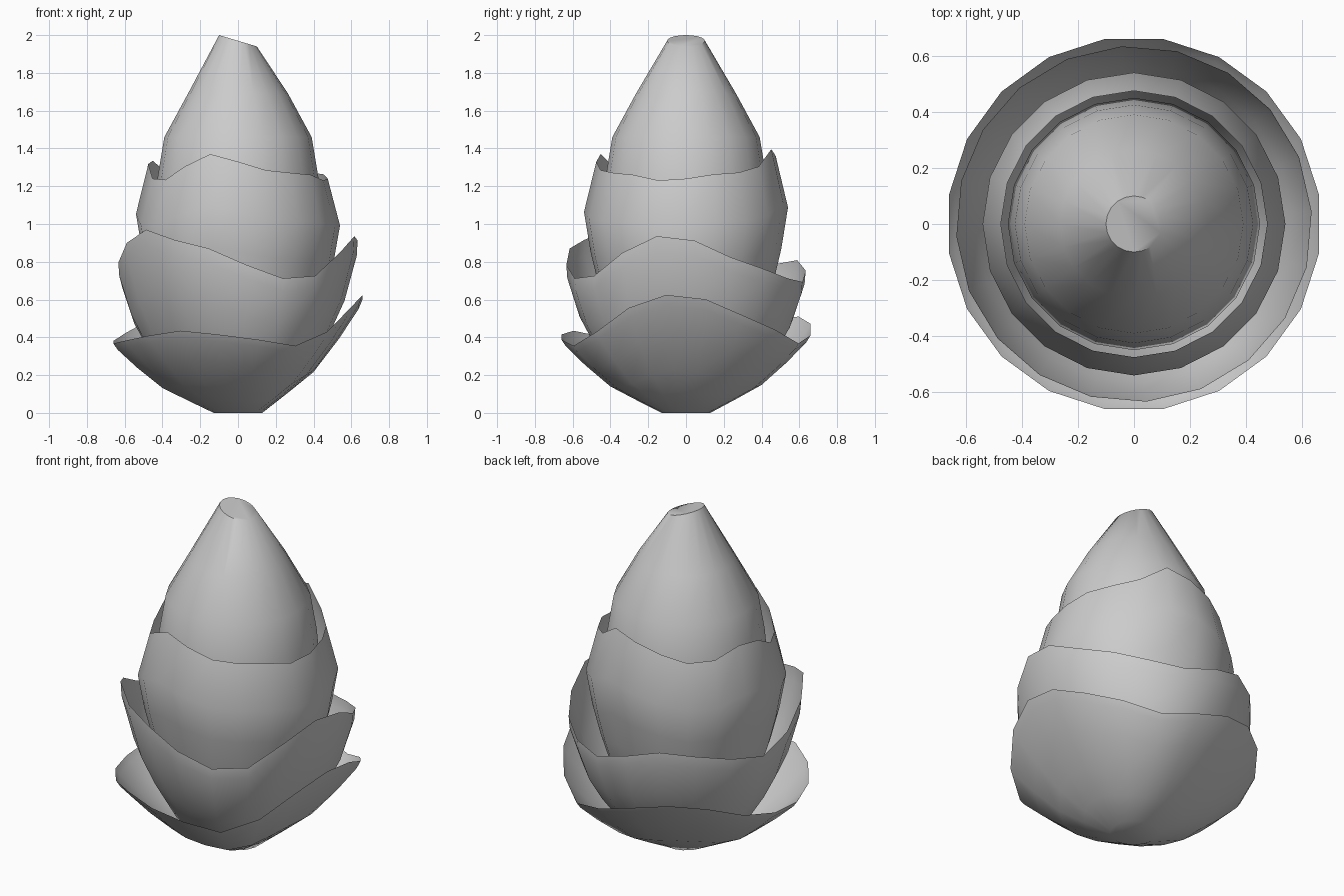
import bpy, bmesh, math

if "Cube" in bpy.data.objects:
    bpy.data.objects.remove(bpy.data.objects["Cube"])

SIDES = 20


def height_at(rim, ang):
    """Rim height at an angle, straight between (degrees, z) points, wrapping round."""
    pts = rim + [(rim[0][0] + 360, rim[0][1])]
    a = (ang - rim[0][0]) % 360 + rim[0][0]
    for (a0, h0), (a1, h1) in zip(pts, pts[1:]):
        if a0 <= a <= a1:
            return h0 + (h1 - h0) * (a - a0) / (a1 - a0)
    return pts[-1][1]


def lathe(name, profile, z_func, phase, cap=False):
    """Revolve (radius, level) points; z_func turns level and angle into z."""
    bm = bmesh.new()
    rings = []
    for r, t in profile:
        ring = []
        for i in range(SIDES):
            deg = phase + i * 360 / SIDES
            x, y = r * math.cos(math.radians(deg)), r * math.sin(math.radians(deg))
            ring.append(bm.verts.new((x, y, z_func(t, deg, x))))
        rings.append(ring)
    for lo, hi in zip(rings, rings[1:]):
        for i in range(SIDES):
            j = (i + 1) % SIDES
            bm.faces.new((lo[i], lo[j], hi[j], hi[i]))
    bm.faces.new(rings[0][::-1])
    if cap:
        bm.faces.new(rings[-1])
    me = bpy.data.meshes.new(name)
    bm.to_mesh(me)
    bm.free()
    ob = bpy.data.objects.new(name, me)
    bpy.context.collection.objects.link(ob)
    bpy.context.view_layer.objects.active = ob
    bpy.ops.object.select_all(action='DESELECT')
    ob.select_set(True)
    bpy.ops.object.shade_smooth_by_angle(angle=math.radians(50))
    return ob


def petal_cup(name, profile, rim, phase):
    return lathe(name, profile, lambda t, deg, x: t * height_at(rim, deg), phase)


# low, flared outer petals
petal_cup("outer_petals",
          [(0.13, 0), (0.27, 0.18), (0.405, 0.36), (0.54, 0.65), (0.645, 0.91), (0.668, 1)],
          [(-13, .63), (10, .60), (30, .50), (65, .36), (87, .43), (110, .51), (130, .51),
           (150, .43), (180, .36), (205, .38), (243, .435), (270, .405), (297, .355),
           (315, .43), (335, .57)], 9)

# middle petals
petal_cup("middle_petals",
          [(0.12, 0.03), (0.36, 0.22), (0.49, 0.47), (0.565, 0.65), (0.63, 0.91), (0.635, 1)],
          [(-10, .945), (5, .91), (20, .83), (50, .73), (72, .68), (90, .74), (110, .81),
           (125, .80), (165, .72), (190, .82), (205, .92), (220, .97), (240, .91),
           (260, .86), (282, .74), (300, .69), (317, .75), (335, .91)], 4)

# inner petals hugging the core
petal_cup("inner_petals",
          [(0.12, 0.06), (0.38, 0.3), (0.46, 0.5), (0.505, 0.64), (0.54, 0.8), (0.475, 1)],
          [(-20, 1.23), (0, 1.24), (12, 1.26), (50, 1.28), (70, 1.40), (90, 1.36),
           (135, 1.25), (170, 1.36), (205, 1.21), (215, 1.23), (235, 1.31), (252, 1.37),
           (270, 1.33), (290, 1.28), (340 - 15, 1.26)], 0)

# closed core with a slanted tip
lathe("bud_core",
      [(0.12, 0.15), (0.38, 0.6), (0.45, 0.95), (0.425, 1.25), (0.39, 1.46),
       (0.265, 1.69), (0.1, 1.97)],
      lambda t, deg, x: t - (0.3 * x if t > 1.9 else 0), 0, cap=True)
